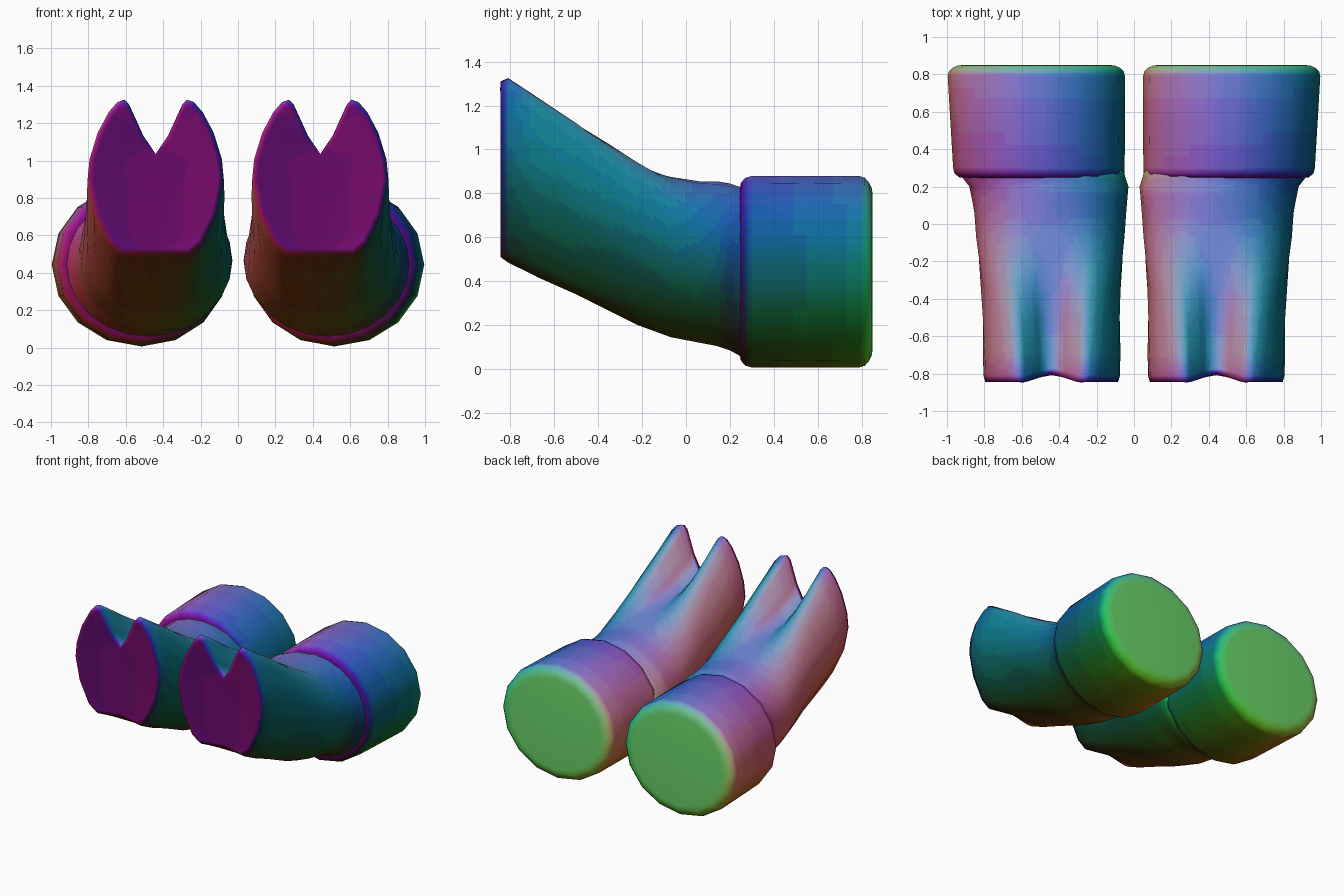
import bpy, bmesh, math
from mathutils import Vector

if "Cube" in bpy.data.objects:
    bpy.data.objects.remove(bpy.data.objects["Cube"])

STEP = 8        # colour steps per axis
mats = {}


def tint(n):
    """Material coloured by the direction the surface faces."""
    key = tuple(round(c * STEP) for c in n)
    if key not in mats:
        d = Vector(key).normalized()
        rgb = (.5 - .5 * d.x, .5 + .5 * d.y, .5 + .5 * d.z)
        m = bpy.data.materials.new("tint")
        m.diffuse_color = [.64 * c ** 2.2 + .003 for c in rgb] + [1]
        m.use_nodes = True
        m.node_tree.nodes["Principled BSDF"].inputs["Base Color"].default_value = m.diffuse_color
        mats[key] = m
    return mats[key]


def finish(name, source, side):
    """Make one side's object: smooth normals, fine faces, direction colours."""
    bm = source.copy()
    bmesh.ops.triangulate(bm, faces=[f for f in bm.faces if len(f.verts) > 4])
    for v in bm.verts:
        v.co.x *= side
    bm.normal_update()
    if bm.calc_volume(signed=True) < 0:
        bmesh.ops.reverse_faces(bm, faces=bm.faces)
    bm.normal_update()
    lay = bm.verts.layers.float_vector.new("smooth_dir")
    for v in bm.verts:
        v[lay] = v.normal
    bmesh.ops.subdivide_edges(bm, edges=bm.edges, cuts=3, use_grid_fill=True)
    bm.verts.index_update()
    slots = {}
    me = bpy.data.meshes.new(name)
    for f in bm.faces:
        f.smooth = True
        n = sum((v[lay] for v in f.verts), Vector()).normalized()
        m = tint(n)
        if m not in slots:
            slots[m] = len(slots)
            me.materials.append(m)
        f.material_index = slots[m]
    normals = [v[lay].normalized() for v in bm.verts]
    bm.to_mesh(me)
    bm.free()
    me.normals_split_custom_set_from_vertices(normals)
    bpy.context.collection.objects.link(bpy.data.objects.new(name, me))


def bridge(bm, rings):
    for a, b in zip(rings, rings[1:]):
        n = len(a)
        for i in range(n):
            j = (i + 1) % n
            bm.faces.new((a[i], a[j], b[j], b[i]))


# Cleft boot: round section at the wrist blending to a two-pointed front
HALF = [(0, 0), (.5, 0), (.68, .06), (.9, .26), (1, .48), (.97, .62), (.85, .79),
        (.69, .92), (.56, .985), (.46, 1), (.39, .97), (.18, .77), (0, .655)]
N = len(HALF) - 1
# y, z low, z high, x inner, x outer, blend to cleft outline
SECTIONS = [
    (.30, .05, .84, .06, .92, 0),
    (.245, .06, .83, .045, .915, 0),
    (.20, .085, .845, .03, .88, 0),
    (.14, .105, .855, .035, .868, 0),
    (.06, .12, .855, .04, .855, .03),
    (-.07, .145, .875, .045, .85, .10),
    (-.22, .20, .94, .05, .84, .27),
    (-.36, .27, 1.03, .06, .83, .52),
    (-.50, .34, 1.12, .065, .82, .77),
    (-.68, .42, 1.24, .07, .81, .95),
    (-.81, .485, 1.325, .075, .805, 1),
    (-.845, .51, 1.31, .085, .795, 1),
]
boot = bmesh.new()
rings = []
for y, z0, z1, x0, x1, b in SECTIONS:
    pts = []
    for k, (u, v) in enumerate(HALF):
        a = math.pi * k / N
        pts.append((u * b + math.sin(a) * (1 - b),
                    v * b + (.5 - .5 * math.cos(a)) * (1 - b)))
    top = max(p[1] for p in pts)
    pts = [(u, v / top) for u, v in pts]
    loop = pts + [(-u, v) for u, v in pts[N - 1:0:-1]]
    cx, rx = (x0 + x1) / 2, (x1 - x0) / 2
    ring = [boot.verts.new((cx + u * rx, y, z0 + v * (z1 - z0))) for u, v in loop]
    if y < -.8:                       # the middle of the front sits slightly back
        for i, d in ((0, .04), (N, .04), (N - 1, .024), (N + 1, .024)):
            ring[i].co.y += d
    rings.append(ring)
bridge(boot, rings)
front = rings[-1]
caps = [boot.faces.new(front[:N + 1][::-1]), boot.faces.new((front[N:] + front[:1])[::-1])]
boot.faces.new(rings[0])
bmesh.ops.recalc_face_normals(boot, faces=boot.faces)
bmesh.ops.inset_region(boot, faces=caps, thickness=.02, use_even_offset=False)

# Cuff: 16-sided band with rounded rims; y, x inner, x outer, z half-height
CUFF = [(.245, .11, .90, .38), (.25, .07, .935, .405), (.27, .052, .96, .428),
        (.30, .05, .967, .436), (.55, .048, .982, .437), (.79, .048, .996, .436),
        (.815, .055, .99, .428), (.835, .075, .97, .405), (.847, .10, .945, .38),
        (.85, .13, .91, .35)]
cuff = bmesh.new()
rings = []
for y, x0, x1, rz in CUFF:
    cx, rx = (x0 + x1) / 2, (x1 - x0) / 2
    rings.append([cuff.verts.new((cx + rx * math.cos(math.tau * i / 16), y,
                                  .443 + rz * math.sin(math.tau * i / 16)))
                  for i in range(16)])
bridge(cuff, rings)
for ring, y in ((rings[0], .245), (rings[-1], .85)):
    c = cuff.verts.new((.52, y, .443))
    for i in range(16):
        cuff.faces.new((ring[i], ring[(i + 1) % 16], c))
bmesh.ops.recalc_face_normals(cuff, faces=cuff.faces)

for label, side in (("right", 1), ("left", -1)):
    finish("cleft_boot_" + label, boot, side)
    finish("cuff_" + label, cuff, side)
boot.free()
cuff.free()
